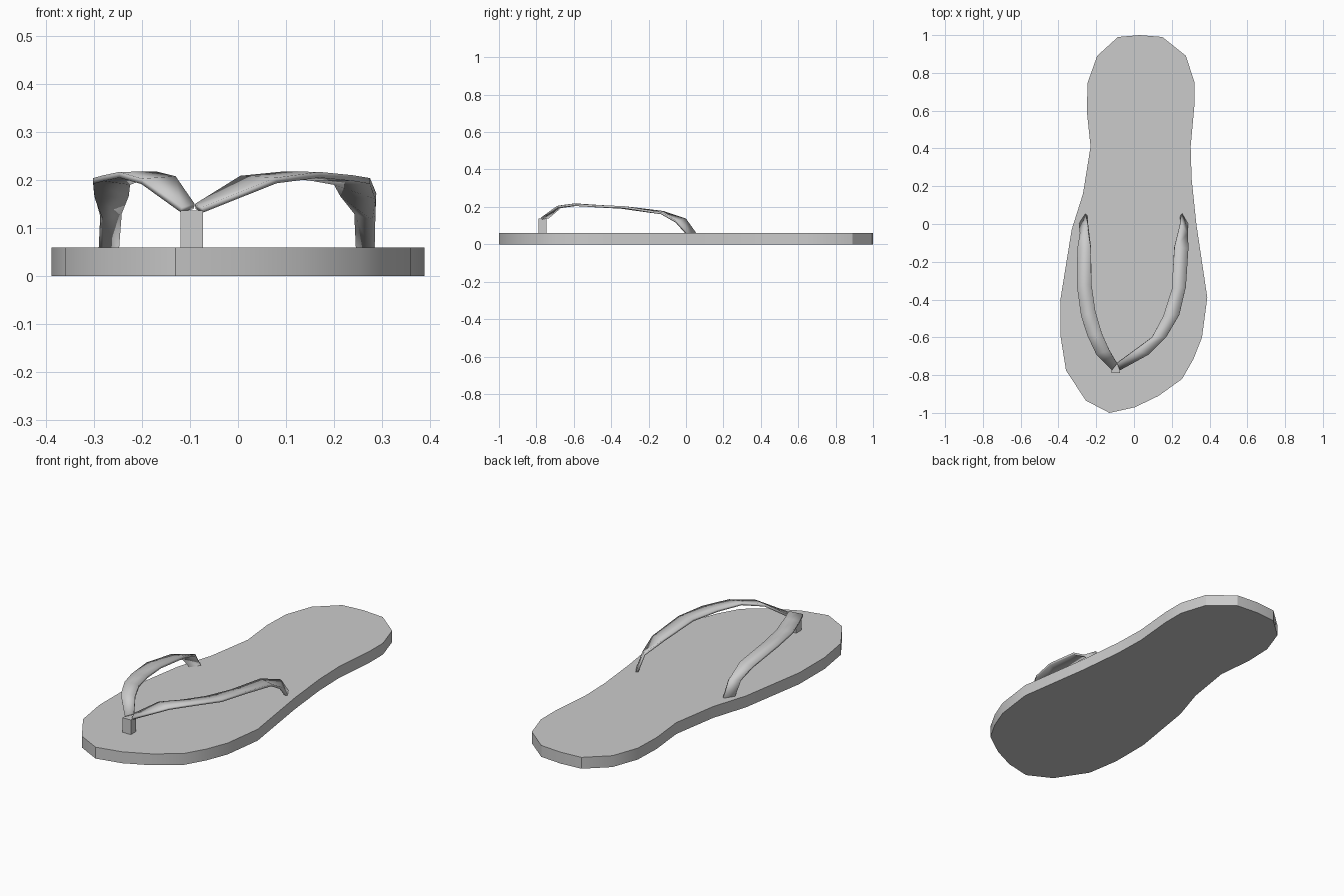
import bpy, bmesh, math


def finish(name, bm):
    mesh = bpy.data.meshes.new(name)
    bm.to_mesh(mesh)
    bm.free()
    obj = bpy.data.objects.new(name, mesh)
    bpy.context.collection.objects.link(obj)
    bpy.ops.object.select_all(action='DESELECT')
    obj.select_set(True)
    bpy.context.view_layer.objects.active = obj
    bpy.ops.object.shade_smooth_by_angle(angle=math.radians(30))
    return obj


def extrude_outline(name, outline, z0, z1):
    bm = bmesh.new()
    face = bm.faces.new([bm.verts.new((x, y, z0)) for x, y in outline])
    res = bmesh.ops.extrude_face_region(bm, geom=[face], use_keep_orig=True)
    for v in res["geom"]:
        if isinstance(v, bmesh.types.BMVert):
            v.co.z = z1
    bmesh.ops.recalc_face_normals(bm, faces=bm.faces[:])
    return finish(name, bm)


def ribbon(name, stations, flip, thickness=0.012):
    """Thin band through (outer point, inner point) stations."""
    bm = bmesh.new()
    pairs = [[bm.verts.new(p) for p in s] for s in stations]
    for (a0, b0), (a1, b1) in zip(pairs, pairs[1:]):
        loop = [a0, b0, b1, a1]
        bm.faces.new(loop[::-1] if flip else loop)
    obj = finish(name, bm)
    mod = obj.modifiers.new("thickness", 'SOLIDIFY')
    mod.thickness = thickness
    mod.offset = -1
    return obj


# sole: foot outline, clockwise from the heel
sole = [(0.03, 1.0), (0.15, 0.99), (0.275, 0.89), (0.32, 0.75), (0.32, 0.63),
        (0.30, 0.41), (0.305, 0.24), (0.33, 0.0), (0.388, -0.39), (0.36, -0.60),
        (0.315, -0.715), (0.255, -0.82), (0.13, -0.91), (0.005, -0.97),
        (-0.13, -1.0), (-0.255, -0.935), (-0.36, -0.775), (-0.388, -0.60),
        (-0.388, -0.39), (-0.33, -0.03), (-0.27, 0.16), (-0.23, 0.41),
        (-0.25, 0.60), (-0.245, 0.75), (-0.195, 0.89), (-0.085, 0.99)]
extrude_outline("sole", sole, 0, 0.06)

# straps: twisted ends at the sole, rising over the foot to the toe post
ribbon("right_strap", [
    ((0.285, 0.005, 0.06), (0.255, 0.055, 0.06)),
    ((0.286, -0.05, 0.125), (0.25, 0.0, 0.137)),
    ((0.288, -0.13, 0.172), (0.215, -0.12, 0.178)),
    ((0.275, -0.33, 0.204), (0.20, -0.345, 0.202)),
    ((0.24, -0.48, 0.21), (0.155, -0.487, 0.21)),
    ((0.17, -0.60, 0.217), (0.095, -0.60, 0.218)),
    ((0.08, -0.69, 0.205), (0.005, -0.668, 0.209)),
    ((-0.075, -0.775, 0.143), (-0.09, -0.738, 0.15)),
], False)
ribbon("left_strap", [
    ((-0.29, 0.005, 0.06), (-0.257, 0.055, 0.06)),
    ((-0.287, -0.05, 0.125), (-0.25, 0.0, 0.137)),
    ((-0.30, -0.13, 0.172), (-0.23, -0.12, 0.178)),
    ((-0.302, -0.33, 0.204), (-0.225, -0.32, 0.202)),
    ((-0.28, -0.487, 0.21), (-0.205, -0.46, 0.21)),
    ((-0.247, -0.59, 0.217), (-0.17, -0.58, 0.218)),
    ((-0.20, -0.69, 0.203), (-0.13, -0.67, 0.208)),
    ((-0.117, -0.775, 0.143), (-0.09, -0.738, 0.15)),
], True)

# toe post between the straps
extrude_outline("toe_post", [(-0.12, -0.788), (-0.073, -0.788),
                             (-0.073, -0.745), (-0.12, -0.745)], 0.05, 0.137)
